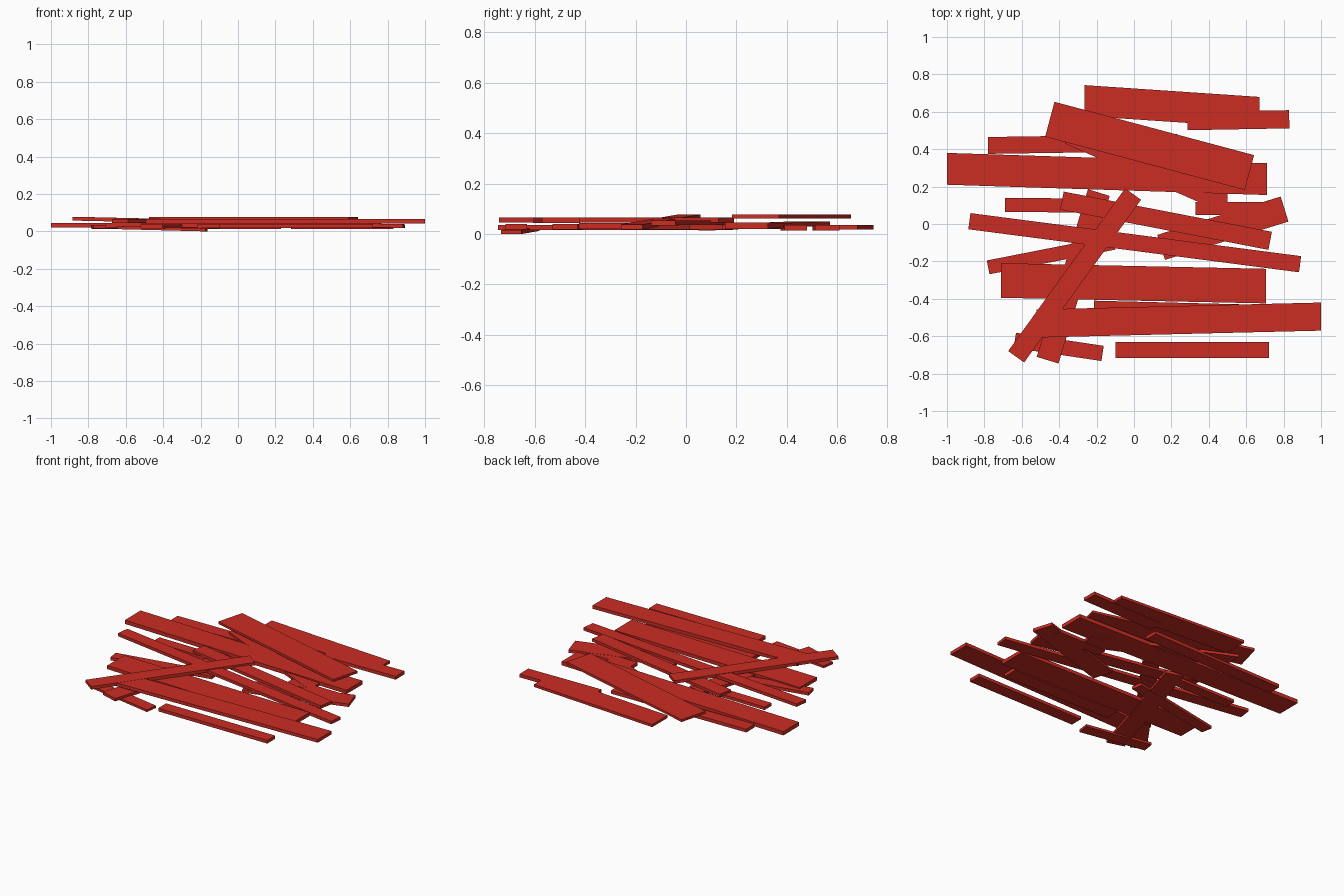
import bpy, bmesh
from mathutils import Vector

if "Cube" in bpy.data.objects:
    bpy.data.objects.remove(bpy.data.objects["Cube"])

red = bpy.data.materials.new("plank red")
red.diffuse_color = (0.6, 0.026, 0.017, 1)
red.use_nodes = True
red.node_tree.nodes["Principled BSDF"].inputs["Base Color"].default_value = red.diffuse_color


def plank(name, a, b, width, z, thick=0.022, z_end=None, square=True):
    """Board from end centre a to end centre b; z = underside height at each end."""
    z_end = z if z_end is None else z_end
    a, b = Vector(a), Vector(b)
    d = (b - a).normalized()
    # ends are cut square to the board, or parallel to y
    side = Vector((-d.y, d.x)) if square else Vector((0, 1))
    bm = bmesh.new()
    bmesh.ops.create_cube(bm, size=1)
    for v in bm.verts:
        t, s, h = v.co.x + 0.5, v.co.y, v.co.z + 0.5
        p = a.lerp(b, t) + side * width * s
        v.co = (p.x, p.y, z + (z_end - z) * t + h * thick)
    bmesh.ops.recalc_face_normals(bm, faces=bm.faces)
    mesh = bpy.data.meshes.new(name)
    bm.to_mesh(mesh)
    bm.free()
    mesh.materials.append(red)
    bpy.context.collection.objects.link(bpy.data.objects.new(name, mesh))


# back boards
plank("back_wide_board", (-0.265, 0.66), (0.67, 0.597), 0.165, 0.018, 0.018, square=False)
plank("back_short_board", (0.285, 0.55), (0.83, 0.56), 0.097, 0.014)
plank("top_diagonal_board", (-0.45, 0.56), (0.617, 0.275), 0.193, 0.062, 0.016)
plank("long_back_board", (-1.0, 0.295), (0.71, 0.24), 0.17, 0.02, 0.026, square=False)
plank("under_back_board", (-0.78, 0.42), (0.23, 0.435), 0.09, 0.014)
plank("slanted_under_board", (-0.37, 0.5), (0.5, 0.12), 0.14, 0.032, 0.018, z_end=0.018, square=False)

# right middle boards
plank("right_short_board", (0.33, 0.083), (0.7, 0.083), 0.068, 0.014)
plank("right_rising_board", (0.145, -0.125), (0.805, 0.08), 0.14, 0.017, 0.02)

# left middle boards
plank("left_short_board", (-0.69, 0.102), (-0.15, 0.098), 0.075, 0.018, 0.02)
plank("left_rising_board", (-0.78, -0.232), (-0.107, -0.1), 0.075, 0.015, 0.02)
plank("middle_board", (-0.385, 0.125), (0.728, -0.09), 0.098, 0.034, 0.02)

# crossing boards
plank("long_tilted_board", (-0.88, 0.015), (0.888, -0.215), 0.087, 0.058, 0.02, z_end=0.018)
plank("steep_under_board", (-0.188, 0.168), (-0.462, -0.728), 0.122, 0.016, 0.02)
plank("crossing_brace", (-0.005, 0.16), (-0.63, -0.71), 0.105, 0.046, 0.02)

# front boards
plank("front_wide_board", (-0.71, -0.302), (0.707, -0.332), 0.185, 0.02, 0.024, square=False)
plank("front_long_board", (-0.52, -0.532), (1.0, -0.495), 0.15, 0.043, 0.022, square=False)
plank("front_under_board", (-0.215, -0.46), (0.6, -0.48), 0.1, 0.018)
plank("front_straight_board", (-0.1, -0.673), (0.722, -0.673), 0.085, 0.018)
plank("front_loose_board", (-0.637, -0.622), (-0.168, -0.692), 0.082, 0.012, 0.016, z_end=0.0)
